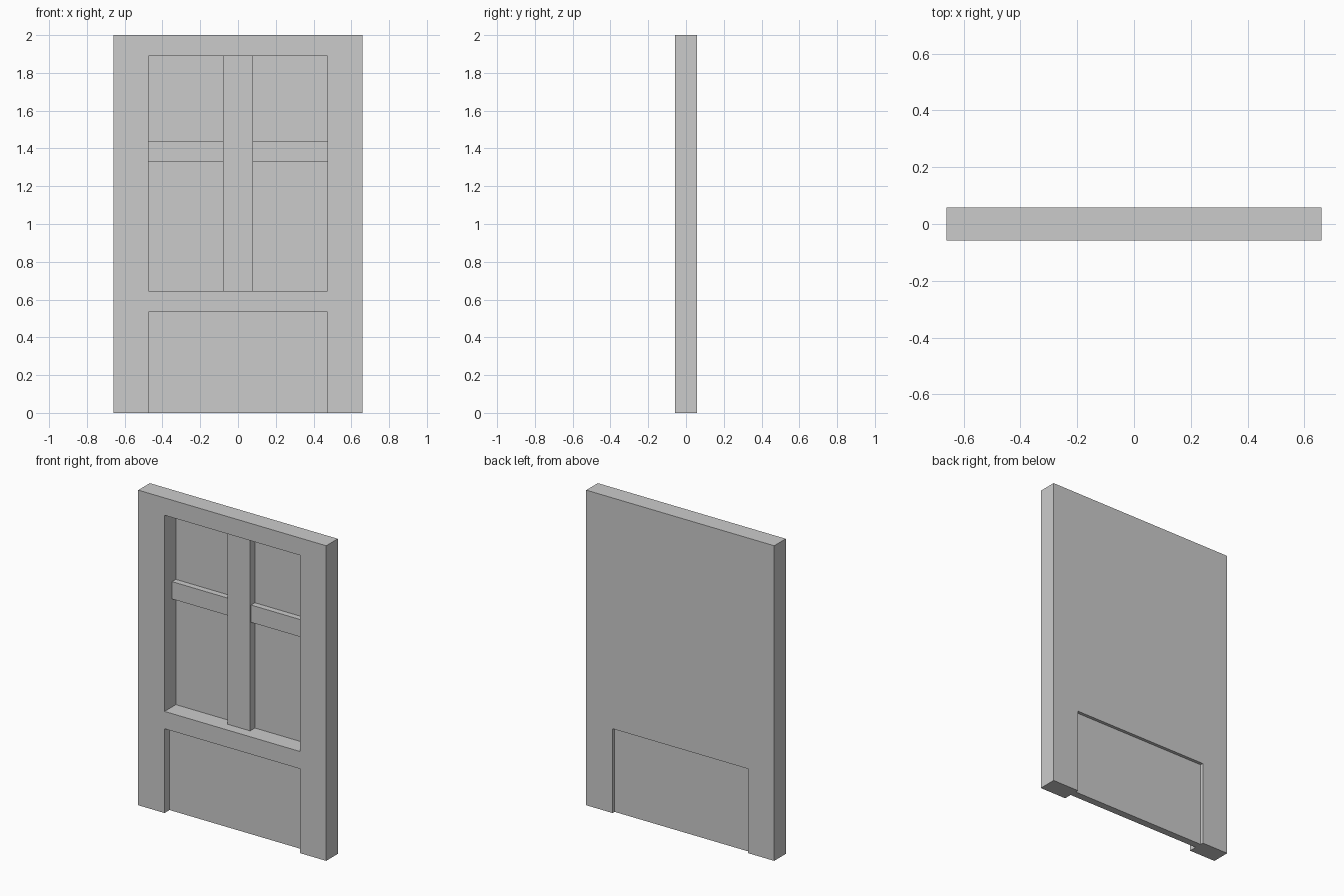
import bpy
import bmesh
from mathutils import Vector

if "Cube" in bpy.data.objects:
    bpy.data.objects.remove(bpy.data.objects["Cube"])

W, H, D = 0.66, 2.0, 0.058      # half width, height, half depth
IN = 0.475                      # half width of both openings
GLASS_Y = 0.055                 # front of the thin backing of the window


def box(name, x, y, z):
    """Axis-aligned box from (min, max) pairs."""
    bm = bmesh.new()
    bmesh.ops.create_cube(bm, size=1)
    lo, hi = Vector((x[0], y[0], z[0])), Vector((x[1], y[1], z[1]))
    bmesh.ops.scale(bm, vec=hi - lo, verts=bm.verts)
    bmesh.ops.translate(bm, vec=(lo + hi) / 2, verts=bm.verts)
    mesh = bpy.data.meshes.new(name)
    bm.to_mesh(mesh)
    bm.free()
    obj = bpy.data.objects.new(name, mesh)
    bpy.context.collection.objects.link(obj)
    return obj


def cut(target, name, x, y, z):
    """Carve a box out of the target and remove the cutter."""
    cutter = box(name, x, y, z)
    cutter.hide_render = True
    mod = target.modifiers.new(name, 'BOOLEAN')
    mod.operation = 'DIFFERENCE'
    mod.solver = 'EXACT'
    mod.object = cutter
    bpy.context.view_layer.objects.active = target
    bpy.ops.object.modifier_apply(modifier=name)
    bpy.data.objects.remove(cutter)


# Door slab: deep window recess, and a lower panel set in from both sides
door = box("door_slab", (-W, W), (-D, D), (0, H))
cut(door, "window_cutter", (-IN, IN), (-0.2, GLASS_Y), (0.645, 1.89))
cut(door, "panel_front_cutter", (-IN, IN), (-0.2, -0.008), (-0.1, 0.535))
cut(door, "panel_back_cutter", (-IN, IN), (0.038, 0.2), (-0.1, 0.535))

# Window bars: a central upright and a slightly thinner crossbar on each side
box("window_upright", (-0.08, 0.08), (0.007, GLASS_Y), (0.645, 1.89))
for side, x in (("left", (-IN, -0.08)), ("right", (0.08, IN))):
    box("window_crossbar_" + side, x, (0.017, GLASS_Y), (1.33, 1.44))
